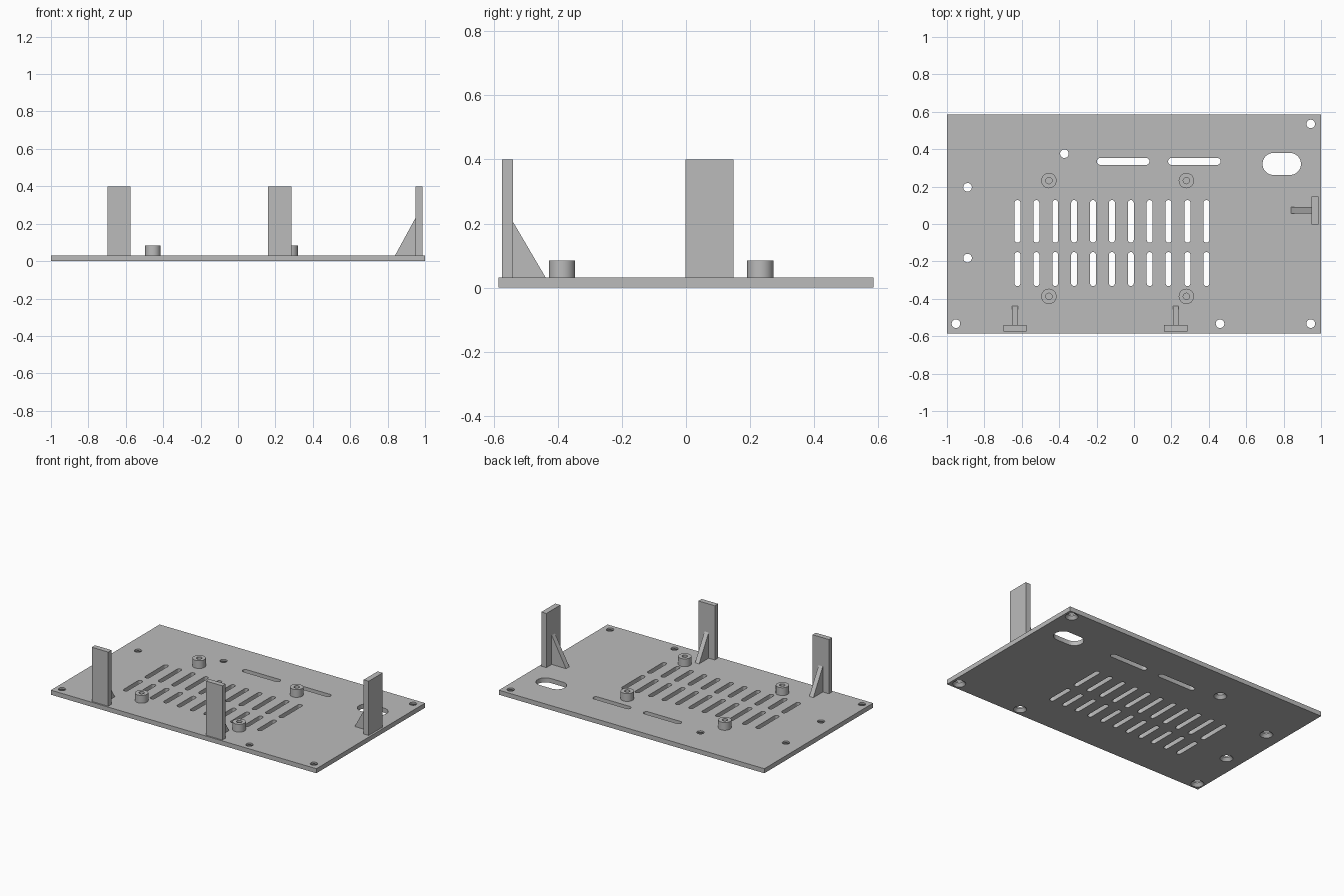
import bpy, bmesh
from math import pi, cos, sin
from mathutils import Vector

cube = bpy.data.objects.get("Cube")
if cube:
    bpy.data.objects.remove(cube, do_unlink=True)

grey = bpy.data.materials.new("plain grey")
grey.use_nodes = True
grey.diffuse_color = (0.5, 0.5, 0.5, 1)
grey.node_tree.nodes["Principled BSDF"].inputs["Base Color"].default_value = (0.5, 0.5, 0.5, 1)

THICK = 0.031   # base plate thickness
TOP = 0.4       # height of the tabs


def finish(name, bm):
    bmesh.ops.recalc_face_normals(bm, faces=bm.faces)
    mesh = bpy.data.meshes.new(name)
    bm.to_mesh(mesh)
    bm.free()
    mesh.materials.append(grey)
    obj = bpy.data.objects.new(name, mesh)
    bpy.context.collection.objects.link(obj)
    return obj


def smooth(obj):
    bpy.ops.object.select_all(action='DESELECT')
    obj.select_set(True)
    bpy.context.view_layer.objects.active = obj
    bpy.ops.object.shade_smooth_by_angle(angle=pi / 6)


def prism(bm, points, offset):
    """Extrude a planar outline by an offset vector."""
    face = bm.faces.new([bm.verts.new(p) for p in points])
    ext = bmesh.ops.extrude_face_region(bm, geom=[face], use_keep_orig=True)
    moved = [v for v in ext["geom"] if isinstance(v, bmesh.types.BMVert)]
    bmesh.ops.translate(bm, vec=offset, verts=moved)


def box(bm, x0, x1, y0, y1, z0, z1):
    prism(bm, [(x0, y0, z0), (x1, y0, z0), (x1, y1, z0), (x0, y1, z0)], (0, 0, z1 - z0))


def slot(bm, x0, x1, y0, y1):
    """Round-ended slot cutter filling a rectangle in plan."""
    r = min(x1 - x0, y1 - y0) / 2
    steps = 32
    pts = []
    for i in range(steps):
        a = 2 * pi * (i + 0.5) / steps
        cx = x1 - r if cos(a) > 0 else x0 + r
        cy = y1 - r if sin(a) > 0 else y0 + r
        pts.append((cx + r * cos(a), cy + r * sin(a), -0.05))
    prism(bm, pts, (0, 0, 0.15))


def lathe(bm, profile, x, y, closed, steps=32):
    """Stack rings of (radius, z); join last to first or cap the ends."""
    rings = [[bm.verts.new((x + r * cos(2 * pi * i / steps), y + r * sin(2 * pi * i / steps), z))
              for i in range(steps)] for r, z in profile]
    pairs = list(zip(rings, rings[1:]))
    if closed:
        pairs.append((rings[-1], rings[0]))
    else:
        bm.faces.new(rings[0])
        bm.faces.new(rings[-1])
    for a, b in pairs:
        for i in range(steps):
            j = (i + 1) % steps
            bm.faces.new((a[i], a[j], b[j], b[i]))


# Base plate
bm = bmesh.new()
box(bm, -1, 1, -0.585, 0.585, 0, THICK)
plate = finish("base_plate", bm)

# Cutters: vent slots, long slots, cable opening, countersunk screw holes
bm = bmesh.new()
for i in range(11):
    x = -0.623 + i * 0.101
    slot(bm, x - 0.016, x + 0.016, -0.10, 0.128)
    slot(bm, x - 0.016, x + 0.016, -0.332, -0.15)
for x in (-0.198, 0.182):
    slot(bm, x, x + 0.281, 0.316, 0.353)
slot(bm, 0.687, 0.893, 0.262, 0.38)
for x, y in ((0.945, 0.535), (-0.372, 0.376), (-0.89, 0.196), (-0.89, -0.182),
             (-0.952, -0.533), (0.46, -0.533), (0.945, -0.533)):
    lathe(bm, [(0.04, -0.02), (0.04, 0), (0.023, 0.02), (0.023, 0.06)], x, y, False)
cutter = finish("plate_cutter", bm)

cut = plate.modifiers.new("openings", 'BOOLEAN')
cut.operation = 'DIFFERENCE'
cut.solver = 'EXACT'
cut.object = cutter
bpy.ops.object.select_all(action='DESELECT')
bpy.context.view_layer.objects.active = plate
plate.select_set(True)
bpy.ops.object.modifier_apply(modifier=cut.name)
bpy.data.objects.remove(cutter, do_unlink=True)
smooth(plate)

# Hollow standoffs
for side, x in (("right", -0.455), ("left", 0.28)):
    for end, y in (("back", 0.232), ("front", -0.387)):
        bm = bmesh.new()
        lathe(bm, [(0.041, 0.02), (0.041, 0.084), (0.017, 0.084), (0.017, 0.02)], x, y, True)
        smooth(finish(f"{end}_{side}_standoff", bm))


# Upright tabs, each braced by a triangular rib on its inner face
def rib(name, corner, inward, width, reach, height):
    corner, inward = Vector(corner), Vector(inward)
    across = Vector((-inward.y, inward.x, 0)) * width
    start = corner - across / 2
    up = Vector((0, 0, 1))
    bm = bmesh.new()
    prism(bm, [start, start + inward * reach, start + up * height], across)
    finish(name, bm)


for side, x in (("right", -0.637), ("left", 0.223)):
    bm = bmesh.new()
    box(bm, x - 0.062, x + 0.062, -0.575, -0.54, THICK, TOP)
    finish(f"front_{side}_tab", bm)
    rib(f"front_{side}_rib", (x, -0.54, THICK), (0, 1, 0), 0.031, 0.102, 0.174)

bm = bmesh.new()
box(bm, 0.948, 0.986, -0.002, 0.148, THICK, TOP)
finish("side_tab", bm)
rib("side_rib", (0.948, 0.073, THICK), (-1, 0, 0), 0.035, 0.108, 0.198)
